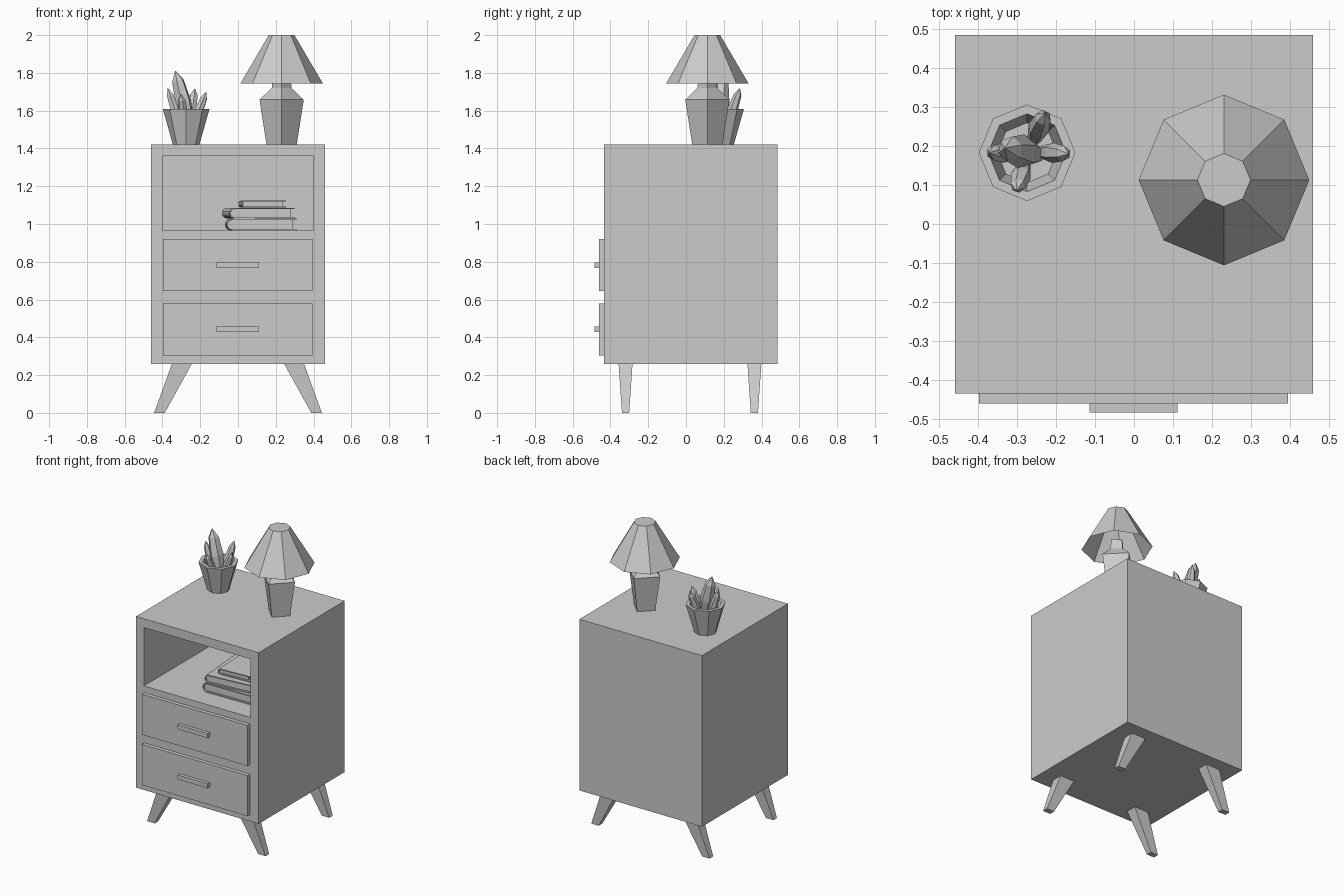
import bpy, bmesh, math
from mathutils import Vector, Matrix

if "Cube" in bpy.data.objects:
    bpy.data.objects.remove(bpy.data.objects["Cube"])


def finish(name, bm, matrix=Matrix()):
    bm.transform(matrix)
    bmesh.ops.recalc_face_normals(bm, faces=bm.faces)
    mesh = bpy.data.meshes.new(name)
    bm.to_mesh(mesh)
    bm.free()
    obj = bpy.data.objects.new(name, mesh)
    bpy.context.collection.objects.link(obj)
    return obj


def box(name, lo, hi):
    bm = bmesh.new()
    bmesh.ops.create_cube(bm, size=1)
    lo, hi = Vector(lo), Vector(hi)
    return finish(name, bm, Matrix.Translation((lo + hi) / 2) @ Matrix.Diagonal((*(hi - lo), 1)))


def loft(name, rings, matrix=Matrix(), cap_start=True, cap_end=True):
    bm = bmesh.new()
    vs = [[bm.verts.new(p) for p in ring] for ring in rings]
    n = len(vs[0])
    for a, b in zip(vs, vs[1:]):
        for i in range(n):
            j = (i + 1) % n
            bm.faces.new((a[i], a[j], b[j], b[i]))
    if cap_start:
        bm.faces.new(vs[0][::-1])
    if cap_end:
        bm.faces.new(vs[-1])
    bmesh.ops.remove_doubles(bm, verts=bm.verts, dist=1e-5)
    return finish(name, bm, matrix)


def lathe(name, profile, sides, matrix, **caps):
    rings = [[(r * math.cos(math.tau * i / sides), r * math.sin(math.tau * i / sides), z)
              for i in range(sides)] for r, z in profile]
    return loft(name, rings, matrix, **caps)


# Cabinet body with open shelf
body = box("cabinet_body", (-0.46, -0.435, 0.26), (0.46, 0.485, 1.42))
cutter = box("shelf_cutter", (-0.40, -0.6, 0.965), (0.40, 0.42, 1.36))
cutter.hide_render = True
cut = body.modifiers.new("shelf", 'BOOLEAN')
cut.object, cut.operation, cut.solver = cutter, 'DIFFERENCE', 'EXACT'
bpy.context.view_layer.objects.active = body
bpy.ops.object.modifier_apply(modifier="shelf")
bpy.data.objects.remove(cutter)

# Drawers and handles
for label, z in (("lower", 0.305), ("upper", 0.645)):
    box(label + "_drawer", (-0.398, -0.461, z), (0.395, -0.434, z + 0.275))
    box(label + "_handle", (-0.114, -0.484, z + 0.122), (0.112, -0.460, z + 0.152))

# Splayed tapered legs
for side, s in (("left", -1), ("right", 1)):
    for label, y in (("front", -0.32), ("rear", 0.362)):
        rings = [[(s * x0, y - d, z), (s * x1, y - d, z), (s * x1, y + d, z), (s * x0, y + d, z)]
                 for x0, x1, d, z in ((0.388, 0.444, 0.019, 0), (0.243, 0.349, 0.037, 0.262))]
        loft(f"{label}_{side}_leg", rings)

# Lamp
lamp = Matrix.Translation((0.231, 0.113, 0))
lathe("lamp_base", [(0.08, 1.42), (0.117, 1.658), (0.052, 1.72), (0.048, 1.785)], 4, lamp)
lathe("lamp_shade", [(0.219, 1.743), (0.068, 2.0)], 8, lamp, cap_start=False)

# Plant pot with recessed soil
pot = Matrix.Translation((-0.2745, 0.183, 0))
lathe("plant_pot", [(0.07, 1.42), (0.124, 1.61), (0.10, 1.61), (0.077, 1.525)], 8, pot)

# Pointed succulent leaves: base, tip, radius
leaves = [((-0.255, 0.18, 1.51), (-0.332, 0.195, 1.812), 0.044),
          ((-0.24, 0.185, 1.515), (-0.168, 0.18, 1.70), 0.026),
          ((-0.305, 0.183, 1.515), (-0.372, 0.183, 1.72), 0.026),
          ((-0.258, 0.215, 1.515), (-0.228, 0.286, 1.72), 0.028),
          ((-0.28, 0.155, 1.515), (-0.302, 0.086, 1.69), 0.026)]
for i, (base, tip, r) in enumerate(leaves):
    base, d = Vector(base), Vector(tip) - Vector(base)
    m = Matrix.Translation(base) @ d.to_track_quat('Z', 'Y').to_matrix().to_4x4()
    h = d.length
    lathe(f"leaf_{i + 1}", [(0.6 * r, 0), (r, 0.45 * h), (0.75 * r, 0.82 * h), (0.0, h)], 6, m,
          cap_end=False)


# Books with a rounded spine on the left, cover around a page block
def book(name, centre, width, depth, height, angle):
    m = Matrix.Translation(centre) @ Matrix.Rotation(math.radians(angle), 4, 'Z')
    R, t, steps = height / 2, 0.007, 8

    def arc(r):
        return [(-width / 2 + R - r * math.sin(math.pi * k / steps),
                 R + r * math.cos(math.pi * k / steps)) for k in range(steps + 1)]

    def extrude(part, pts, half):
        loft(part, [[(x, y, z) for x, z in pts] for y in (-half, half)], m)

    e, q = width / 2, width / 2 - 0.018
    outer, inner = arc(R), arc(R - t)
    extrude(name + "_cover", [(e, height)] + outer + [(e, 0), (e, t)] + inner[::-1]
            + [(e, height - t)], depth / 2)
    extrude(name + "_pages", [(q, height - t)] + inner + [(q, t)], depth / 2 - 0.012)


book("bottom_book", (0.12, -0.04, 0.966), 0.37, 0.50, 0.062, 1)
book("middle_book", (0.107, -0.05, 1.029), 0.345, 0.46, 0.057, 5)
book("top_book", (0.128, -0.06, 1.087), 0.235, 0.36, 0.038, 3)
